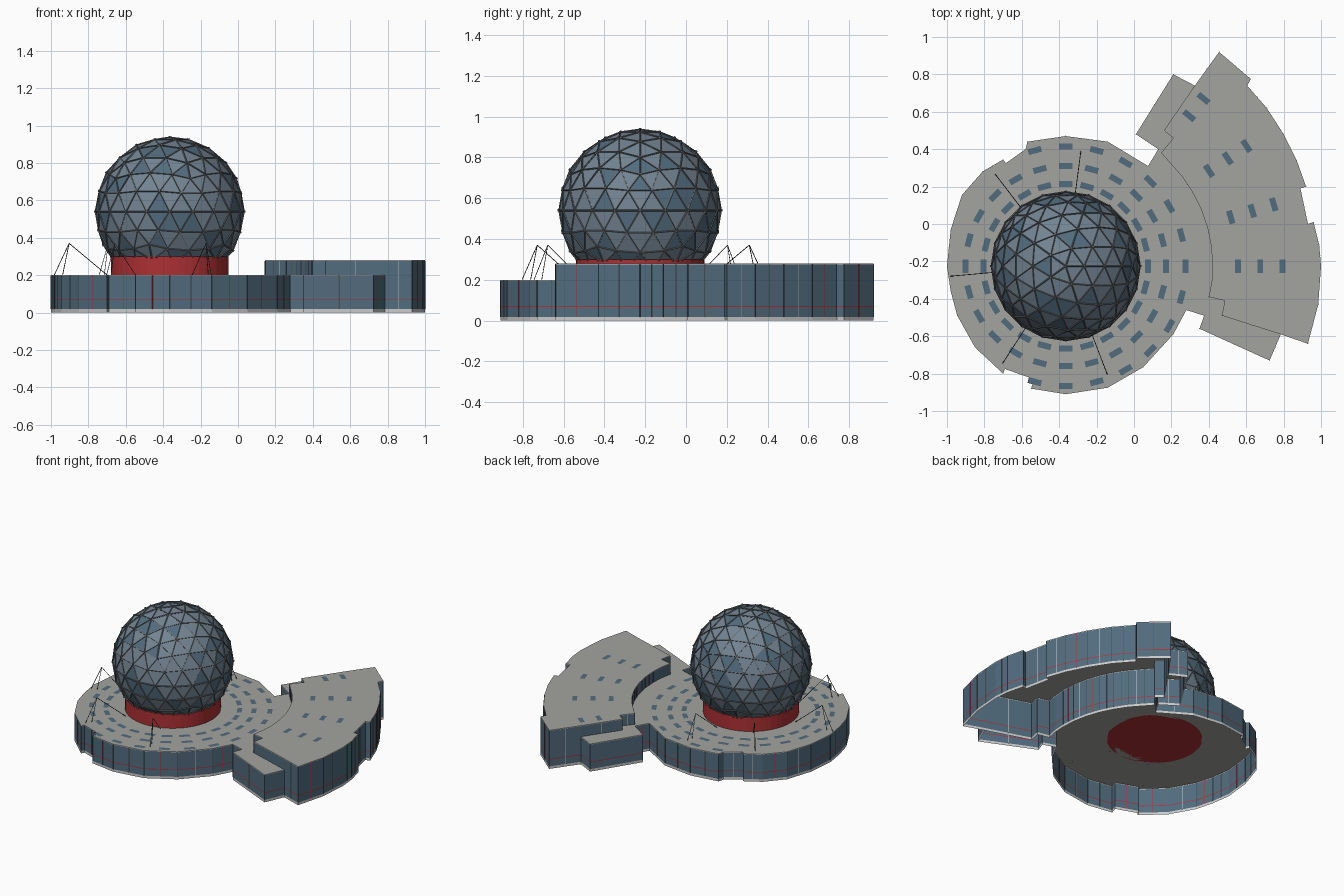
import bpy, bmesh, math, random
from mathutils import Vector

if "Cube" in bpy.data.objects:
    bpy.data.objects.remove(bpy.data.objects["Cube"])

random.seed(4)
CX, CY, CZ, R = -0.365, -0.225, 0.54, 0.395


def mat(name, rgb):
    m = bpy.data.materials.new(name)
    m.diffuse_color = (*rgb, 1)
    m.use_nodes = True
    m.node_tree.nodes["Principled BSDF"].inputs["Base Color"].default_value = m.diffuse_color
    return m


BLUE = mat("facade_blue", (0.085, 0.15, 0.21))
PANEL = mat("dome_panel", (0.17, 0.23, 0.29))
RED = mat("red", (0.42, 0.03, 0.035))
ROOF = mat("roof_grey", (0.37, 0.37, 0.35))
TRIM = mat("trim_light", (0.55, 0.56, 0.55))
DARK = mat("dark_metal", (0.05, 0.06, 0.07))
STRUT = mat("strut_grey", (0.14, 0.15, 0.16))


def finish(name, bm, *mats):
    me = bpy.data.meshes.new(name)
    bm.to_mesh(me)
    bm.free()
    ob = bpy.data.objects.new(name, me)
    bpy.context.collection.objects.link(ob)
    for m in mats:
        me.materials.append(m)
    return ob


def polar(r, deg, z=0.0):
    a = math.radians(deg)
    return Vector((CX + r * math.cos(a), CY + r * math.sin(a), z))


def rod(bm, a, b, r, sides=4):
    a, b = Vector(a), Vector(b)
    d = b - a
    m = d.to_track_quat('Z', 'Y').to_matrix().to_4x4()
    m.translation = (a + b) / 2
    bmesh.ops.create_cone(bm, cap_ends=True, segments=sides, radius1=r,
                          radius2=r, depth=d.length, matrix=m)


def ribbon(name, path, z0, z1, material):
    bm = bmesh.new()
    lo = [bm.verts.new((x, y, z0)) for x, y in path]
    hi = [bm.verts.new((x, y, z1)) for x, y in path]
    for i in range(len(path) - 1):
        bm.faces.new((lo[i + 1], lo[i], hi[i], hi[i + 1]))
    finish(name, bm, material)


def roof(name, outline, z):
    bm = bmesh.new()
    f = bm.faces.new([bm.verts.new((x, y, z)) for x, y in outline])
    f.normal_update()
    if f.normal.z < 0:
        f.normal_flip()
    finish(name, bm, ROOF)


def facade(name, path, top):
    # sheet walls in horizontal bands: plinth, glass, red stripe, glass, coping
    bands = [("plinth", 0, .018, TRIM), ("lower_glass", .018, .066, BLUE),
             ("stripe", .066, .071, RED), ("upper_glass", .071, top - .005, BLUE),
             ("coping", top - .005, top, TRIM)]
    for part, z0, z1, m in bands:
        ribbon(f"{name}_{part}", path, z0, z1, m)
    # vertical mullions
    groups = {"dark": (bmesh.new(), DARK), "red": (bmesh.new(), RED),
              "light": (bmesh.new(), TRIM)}
    for i, (a, b) in enumerate(zip(path, path[1:])):
        a, b = Vector(a), Vector(b)
        if (b - a).length < .1:
            marks = [(0, "dark")]
        else:
            marks = [(0, "dark"), (.5, "red" if i % 2 else "light")]
        for t, g in marks:
            p = a.lerp(b, t)
            rod(groups[g][0], (p.x, p.y, .018), (p.x, p.y, top - .003), .002)
    for g, (bm, m) in groups.items():
        finish(f"{name}_{g}_mullions", bm, m)


# plan outlines, anticlockwise from the north end of the wing
low_outer = [(.325, .74), (.21, .80), (.01, .48), (.13, .40), (.075, .31),
             (-.14, .44), (-.365, .47), (-.57, .44), (-.58, .40), (-.685, .325),
             (-.70, .345), (-.81, .28), (-.92, .155), (-.98, -.03), (-1, -.225),
             (-.98, -.36), (-.945, -.49), (-.85, -.66), (-.70, -.80),
             (-.69, -.775), (-.535, -.83), (-.55, -.88), (-.365, -.91),
             (-.14, -.875), (.05, -.765), (.21, -.59), (.28, -.46), (.375, -.49),
             (.35, -.56), (.725, -.73), (.785, -.59)]
inner = [(.785, -.59), (.47, -.49), (.485, -.41), (.40, -.39)]
inner += [tuple(polar(.785, a)[:2]) for a in (-6, 0, 7.5, 15, 22.5, 30, 37.5, 45)]
inner += [(.145, .38), (.21, .46), (.16, .50), (.325, .74)]
wing_outer = [(.325, .74), (.455, .92), (.625, .775), (.605, .74), (.71, .62),
              (.80, .48), (.87, .34), (.92, .20), (.89, .19), (.93, 0), (.96, .01),
              (.99, -.11), (1, -.225), (.985, -.43), (.93, -.64), (.785, -.59)]

facade("low_hall", low_outer, .20)
roof("low_roof", low_outer + inner[1:-1], .20)
facade("wing_outer", wing_outer, .28)
facade("wing_inner", inner[::-1], .28)
roof("wing_roof", wing_outer + inner[1:-1], .28)

# rooflights in rings around the dome
bm = bmesh.new()
lights = []
for r in (.44, .535, .64):
    for k in range(24):
        a = k * 15 if k <= 12 else k * 15 - 360
        if r < .6 or abs(a) <= 105:
            lights.append((r, a, .20))
lights += [(r, a, .28) for a in (0, 16.5, 33.6, 50.6) for r in (.92, 1.04, 1.16)
           if (r, a) != (.92, 50.6)]
for r, a, z in lights:
    c = polar(r, a, z + .002)
    u = polar(1, a) - polar(0, a)
    v = Vector((-u.y, u.x, 0))
    q = [bm.verts.new(c + u * s * .016 + v * t * .036)
         for s, t in ((-1, -1), (1, -1), (1, 1), (-1, 1))]
    bm.faces.new(q)
finish("rooflights", bm, BLUE)

# red drum under the dome
bm = bmesh.new()
bmesh.ops.create_cone(bm, cap_ends=True, segments=48, radius1=.315, radius2=.315, depth=.10)
bmesh.ops.translate(bm, verts=bm.verts, vec=(CX, CY, .25))
drum = finish("dome_drum", bm, RED)


def dome_mesh():
    b = bmesh.new()
    bmesh.ops.create_icosphere(b, subdivisions=3, radius=R)
    bmesh.ops.translate(b, verts=b.verts, vec=(CX, CY, CZ))
    bmesh.ops.bisect_plane(b, geom=b.verts[:] + b.edges[:] + b.faces[:],
                           plane_co=(0, 0, .298), plane_no=(0, 0, -1), clear_outer=True)
    return b


# geodesic panels, a share of them darker
bm = dome_mesh()
for f in bm.faces:
    f.material_index = int(random.random() < .27)
finish("dome_panels", bm, PANEL, BLUE)

# struts along every edge with knobs at the joints
src = dome_mesh()
c = Vector((CX, CY, CZ))
bm = bmesh.new()
for e in src.edges:
    a, b = (c + (v.co - c) * 1.006 for v in e.verts)
    rod(bm, a, b, .004)
finish("dome_struts", bm, STRUT)
bm = bmesh.new()
for v in src.verts:
    n = (v.co - c).normalized()
    rod(bm, v.co, v.co + n * .009, .006, 6)
finish("dome_joints", bm, STRUT)
src.free()

# guyed masts on the low roof
bm = bmesh.new()
for a in (82.5, 127.5, 185, 237, -69):
    apex = polar(.54, a, .37)
    for r, da in ((.62, 0), (.575, 0), (.335, 0)):
        rod(bm, polar(r, a + da, .20), apex, .002)
finish("roof_masts", bm, DARK)
